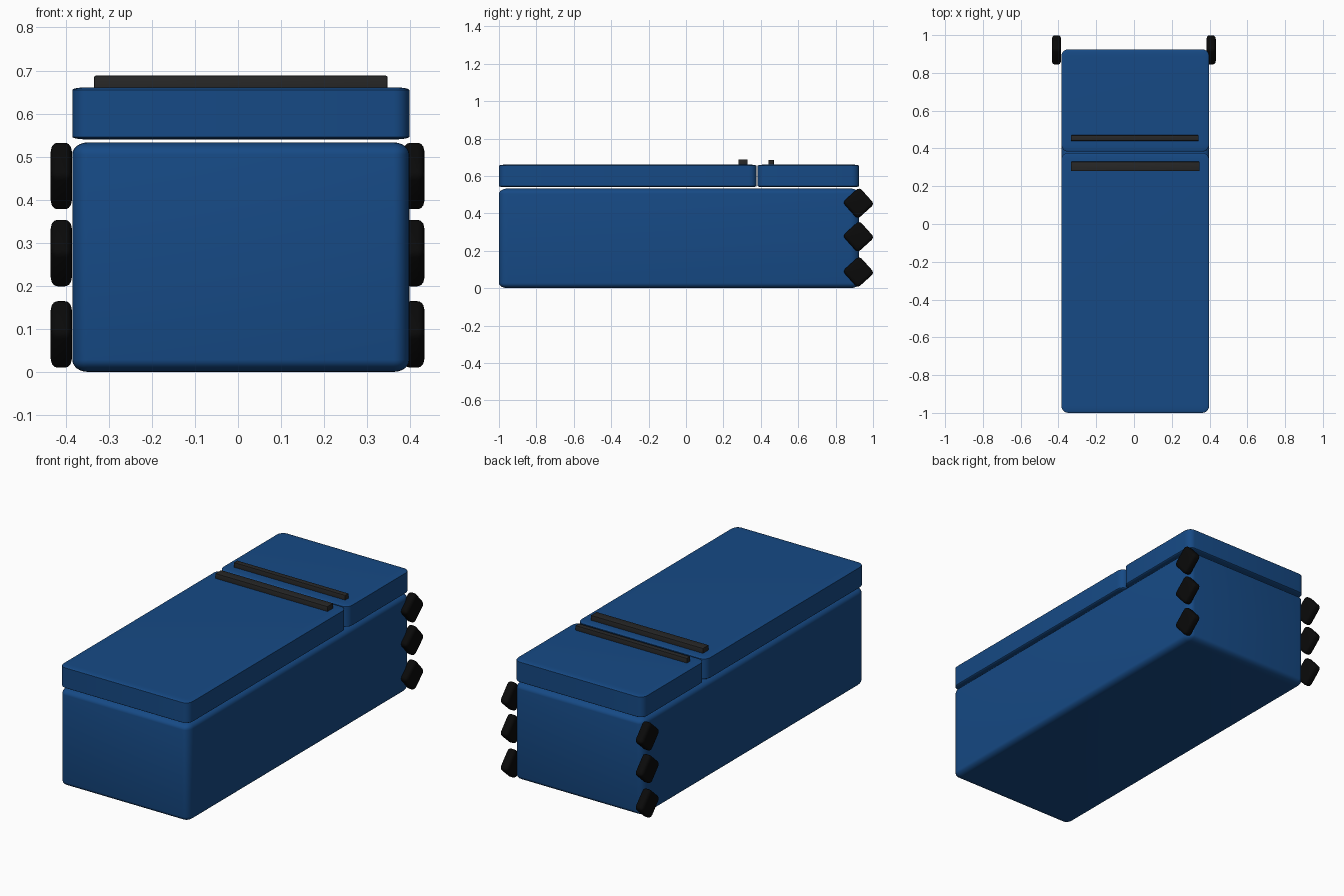
import bpy, bmesh, math
from mathutils import Matrix, Vector

if "Cube" in bpy.data.objects:
    bpy.data.objects.remove(bpy.data.objects["Cube"])


def material(name, rgb):
    m = bpy.data.materials.new(name)
    m.diffuse_color = (*rgb, 1)
    m.use_nodes = True
    m.node_tree.nodes["Principled BSDF"].inputs["Base Color"].default_value = m.diffuse_color
    return m


BLUE = material("blue_plastic", (0.008, 0.068, 0.235))
DARK = material("dark_grip", (0.02, 0.02, 0.02))
BLACK = material("black_rubber", (0.003, 0.003, 0.003))


def rounded_box(name, lo, hi, radius, mat, segments=5, tilt=0):
    """Box between two corners, with its own rounding radius along each axis."""
    lo, hi, r = Vector(lo), Vector(hi), Vector(radius)
    size = hi - lo
    bm = bmesh.new()
    bmesh.ops.create_cube(bm, size=1)
    # bevel in a space where every radius is 1, then scale back
    bmesh.ops.scale(bm, vec=[s / q for s, q in zip(size, r)], verts=bm.verts)
    bmesh.ops.bevel(bm, geom=bm.edges[:], offset=1, offset_type='OFFSET',
                    segments=segments, profile=0.5, affect='EDGES')
    bmesh.ops.scale(bm, vec=r, verts=bm.verts)
    bmesh.ops.rotate(bm, matrix=Matrix.Rotation(tilt, 3, 'X'), verts=bm.verts)
    mesh = bpy.data.meshes.new(name)
    bm.to_mesh(mesh)
    bm.free()
    ob = bpy.data.objects.new(name, mesh)
    ob.location = (lo + hi) / 2
    bpy.context.collection.objects.link(ob)
    mesh.materials.append(mat)
    bpy.context.view_layer.objects.active = ob
    ob.select_set(True)
    bpy.ops.object.shade_smooth_by_angle(angle=math.radians(35))
    ob.select_set(False)
    return ob


# Main tub
rounded_box("body", (-0.385, -1.0, 0.0), (0.398, 0.925, 0.533),
            (0.036, 0.048, 0.028), BLUE, 6)

# Two-part lid
for name, y0, y1 in (("front_lid", -1.0, 0.377), ("rear_lid", 0.383, 0.925)):
    rounded_box(name, (-0.385, y0, 0.54), (0.398, y1, 0.661),
                (0.036, 0.04, 0.006), BLUE)

# Grip bars on the lids
rounded_box("front_grip", (-0.334, 0.28, 0.645), (0.347, 0.33, 0.688),
            (0.003, 0.003, 0.003), DARK, 2)
rounded_box("rear_grip", (-0.334, 0.44, 0.645), (0.342, 0.47, 0.687),
            (0.003, 0.003, 0.003), DARK, 2)

# Tilted rubber bumpers on both rear corners
S = 0.121 / 2
for side, x0, x1 in (("left", -0.435, -0.386), ("right", 0.384, 0.433)):
    for i, z in enumerate((0.087, 0.276, 0.455)):
        rounded_box(f"{side}_bumper_{i + 1}", (x0, 0.922 - S, z - S),
                    (x1, 0.922 + S, z + S), (0.016, 0.02, 0.02), BLACK, 4,
                    tilt=math.radians(42))
